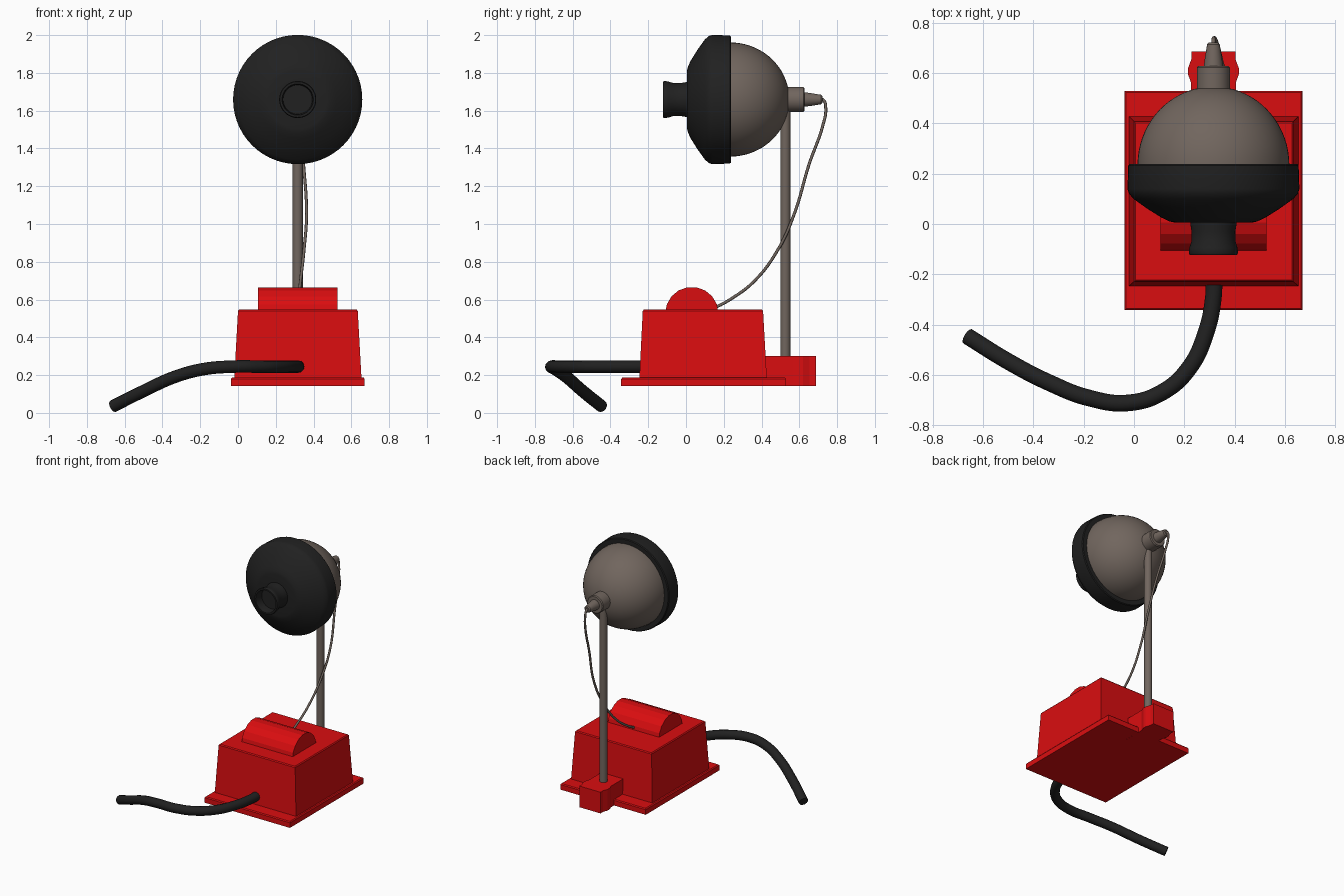
import bpy, bmesh, math
from mathutils import Vector

if "Cube" in bpy.data.objects:
    bpy.data.objects.remove(bpy.data.objects["Cube"])

CX, HZ = 0.316, 1.659      # centre line and head height


def material(name, rgb):
    m = bpy.data.materials.new(name)
    m.diffuse_color = (*rgb, 1)
    m.use_nodes = True
    m.node_tree.nodes["Principled BSDF"].inputs["Base Color"].default_value = m.diffuse_color
    return m


RED = material("red", (0.70, 0.004, 0.005))
BLACK = material("black", (0.015, 0.015, 0.015))
GREY = material("warm grey", (0.165, 0.132, 0.112))


def finish(name, bm, mat, smooth=None):
    bmesh.ops.recalc_face_normals(bm, faces=bm.faces[:])
    me = bpy.data.meshes.new(name)
    bm.to_mesh(me)
    bm.free()
    me.materials.append(mat)
    ob = bpy.data.objects.new(name, me)
    bpy.context.collection.objects.link(ob)
    if smooth:
        bpy.ops.object.select_all(action='DESELECT')
        ob.select_set(True)
        bpy.context.view_layer.objects.active = ob
        bpy.ops.object.shade_smooth_by_angle(angle=math.radians(smooth))
    return ob


def loft(name, loops, mat, smooth=None):
    """Bridge equal-length closed loops in order and cap both ends."""
    bm = bmesh.new()
    rings = [[bm.verts.new(p) for p in loop] for loop in loops]
    n = len(rings[0])
    for a, b in zip(rings, rings[1:]):
        for i in range(n):
            j = (i + 1) % n
            bm.faces.new((a[i], a[j], b[j], b[i]))
    bm.faces.new(rings[0])
    bm.faces.new(rings[-1])
    return finish(name, bm, mat, smooth)


def rect(x0, x1, y0, y1, z):
    return [(x0, y0, z), (x1, y0, z), (x1, y1, z), (x0, y1, z)]


def lathe(name, profile, mat, n=56, smooth=35):
    """Spin (y, radius) points about the head axis."""
    ang = [2 * math.pi * i / n for i in range(n)]
    return loft(name, [[(CX + r * math.cos(a), y, HZ + r * math.sin(a)) for a in ang]
                       for y, r in profile], mat, smooth)


def tube(name, pts, radius, mat, sides=4):
    cu = bpy.data.curves.new(name, 'CURVE')
    cu.dimensions = '3D'
    cu.bevel_depth = radius
    cu.bevel_resolution = sides
    cu.resolution_u = 10
    cu.use_fill_caps = True
    sp = cu.splines.new('BEZIER')
    sp.bezier_points.add(len(pts) - 1)
    for bp, p in zip(sp.bezier_points, pts):
        bp.co = p
        bp.handle_left_type = bp.handle_right_type = 'AUTO'
    cu.materials.append(mat)
    ob = bpy.data.objects.new(name, cu)
    bpy.context.collection.objects.link(ob)


# Base plate and tapered housing
loft("base_plate", [rect(-0.037, 0.671, -0.343, 0.53, 0.142),
                    rect(-0.037, 0.671, -0.343, 0.53, 0.180),
                    rect(-0.031, 0.665, -0.337, 0.524, 0.187)], RED)
loft("housing", [rect(-0.020, 0.654, -0.247, 0.428, 0.18),
                 rect(0.000, 0.634, -0.229, 0.408, 0.54),
                 rect(0.006, 0.628, -0.223, 0.402, 0.547)], RED)

# Faceted roller on top of the housing
arc = [(0.031 + 0.141 * math.cos(a), 0.526 + 0.141 * math.sin(a))
       for a in (math.pi * i / 9 for i in range(10))]
loft("top_roller", [[(x, y, z) for y, z in arc] for x in (0.105, 0.528)], RED)

# Clamp block holding the pole, with bulged sides
half = [(0.40, 0.090), (0.565, 0.090), (0.595, 0.101), (0.62, 0.101), (0.655, 0.088), (0.687, 0.088)]
outline = [(CX + w, y) for y, w in half] + [(CX - w, y) for y, w in reversed(half)]
loft("pole_clamp", [[(x, y, z) for x, y in outline] for z in (0.1415, 0.30)], RED)

# Pole
ring = [(CX + 0.027 * math.cos(a), 0.526 + 0.027 * math.sin(a))
        for a in (2 * math.pi * i / 24 for i in range(24))]
loft("pole", [[(x, y, z) for x, y in ring] for z in (0.2, 1.65)], GREY, 40)

# Head: domed back, black bell with hollow mouthpiece, rear connector
dome = [(0.235 + 0.312 * math.sin(t), 0.302 * math.cos(t))
        for t in (math.radians(a) for a in range(0, 86, 5))]
lathe("dome", [(0.20, 0.302)] + dome + [(0.5468, 0.004)], GREY)
lathe("bell", [(0.236, 0.29), (0.238, 0.334), (0.232, 0.339), (0.14, 0.342), (0.122, 0.337),
               (0.10, 0.318), (0.06, 0.262), (0.025, 0.206), (0.010, 0.174), (0.006, 0.155),
               (0.006, 0.07)], BLACK)
lathe("mouthpiece", [(0.03, 0.092), (0.0, 0.092), (-0.03, 0.087), (-0.07, 0.088), (-0.095, 0.096),
                     (-0.115, 0.098), (-0.123, 0.094), (-0.123, 0.083), (-0.115, 0.080),
                     (-0.06, 0.077)], BLACK)
lathe("rear_connector", [(0.51, 0.066), (0.622, 0.066), (0.628, 0.060), (0.628, 0.038),
                         (0.66, 0.034), (0.715, 0.025), (0.722, 0.018)], GREY, 32)

# Thin wire from connector to roller
tube("wire", [(CX, 0.70, 1.663), (CX, 0.728, 1.655), (0.318, 0.740, 1.61), (0.328, 0.724, 1.52),
              (0.347, 0.652, 1.317), (0.363, 0.573, 1.053), (0.350, 0.489, 0.868),
              (0.331, 0.362, 0.698), (0.320, 0.23, 0.598), (CX, 0.14, 0.55)], 0.008, GREY, 2)

# Thick hose curving out of the front
tube("hose", [(0.318, -0.20, 0.245), (0.316, -0.29, 0.245), (0.287, -0.43, 0.245),
              (0.22, -0.572, 0.245), (0.115, -0.668, 0.245), (-0.025, -0.712, 0.245),
              (-0.18, -0.692, 0.232), (-0.336, -0.632, 0.190), (-0.495, -0.55, 0.118),
              (-0.662, -0.447, 0.035)], 0.033, BLACK)
